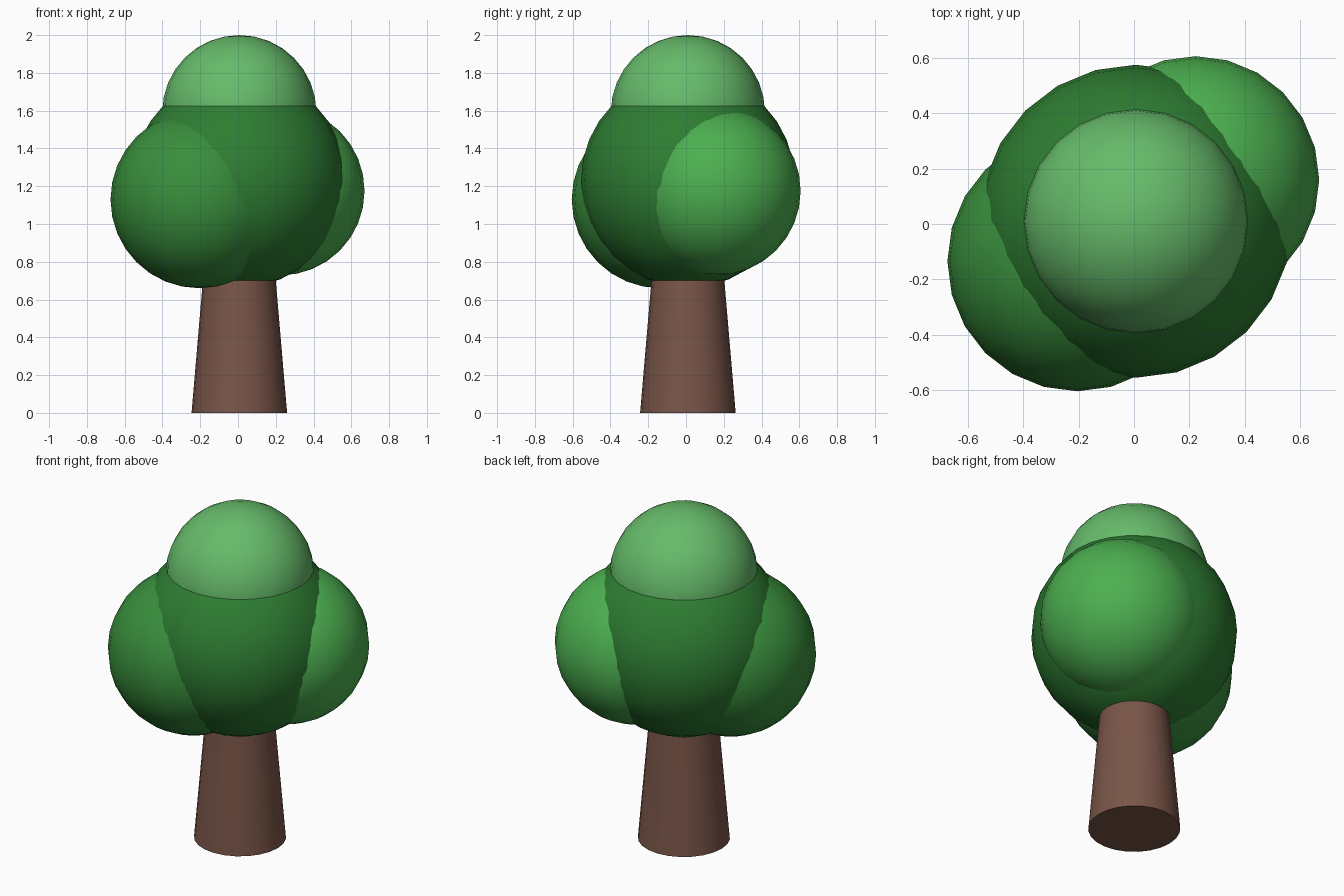
import bpy
from math import radians

if "Cube" in bpy.data.objects:
    bpy.data.objects.remove(bpy.data.objects["Cube"])

CX, CY = 0.007, 0.01  # trunk axis


def finish(name, color):
    obj = bpy.context.object
    obj.name = name
    mat = bpy.data.materials.new(name + "_color")
    mat.diffuse_color = (*color, 1)
    mat.use_nodes = True
    mat.node_tree.nodes["Principled BSDF"].inputs["Base Color"].default_value = mat.diffuse_color
    obj.data.materials.append(mat)
    bpy.ops.object.shade_smooth_by_angle(angle=radians(40))


# Tapered trunk, running up inside the foliage
height, r_bottom, r_top = 0.9, 0.253, 0.176
bpy.ops.mesh.primitive_cone_add(vertices=24, radius1=r_bottom, radius2=r_top,
                                depth=height, location=(CX, CY, height / 2))
finish("trunk", (0.191, 0.091, 0.065))

# Overlapping balls of foliage: name, centre, radius, colour
foliage = [
    ("main_foliage", (CX, CY, 1.23), 0.566, (0.027, 0.205, 0.032)),
    ("top_foliage", (CX, CY, 1.592), 0.408, (0.133, 0.497, 0.144)),
    ("left_foliage", (-0.205, -0.135, 1.13), 0.47, (0.040, 0.271, 0.045)),
    ("right_foliage", (0.223, 0.16, 1.175), 0.447, (0.072, 0.429, 0.080)),
]
for name, centre, radius, color in foliage:
    bpy.ops.mesh.primitive_uv_sphere_add(segments=24, ring_count=16,
                                         radius=radius, location=centre)
    finish(name, color)
